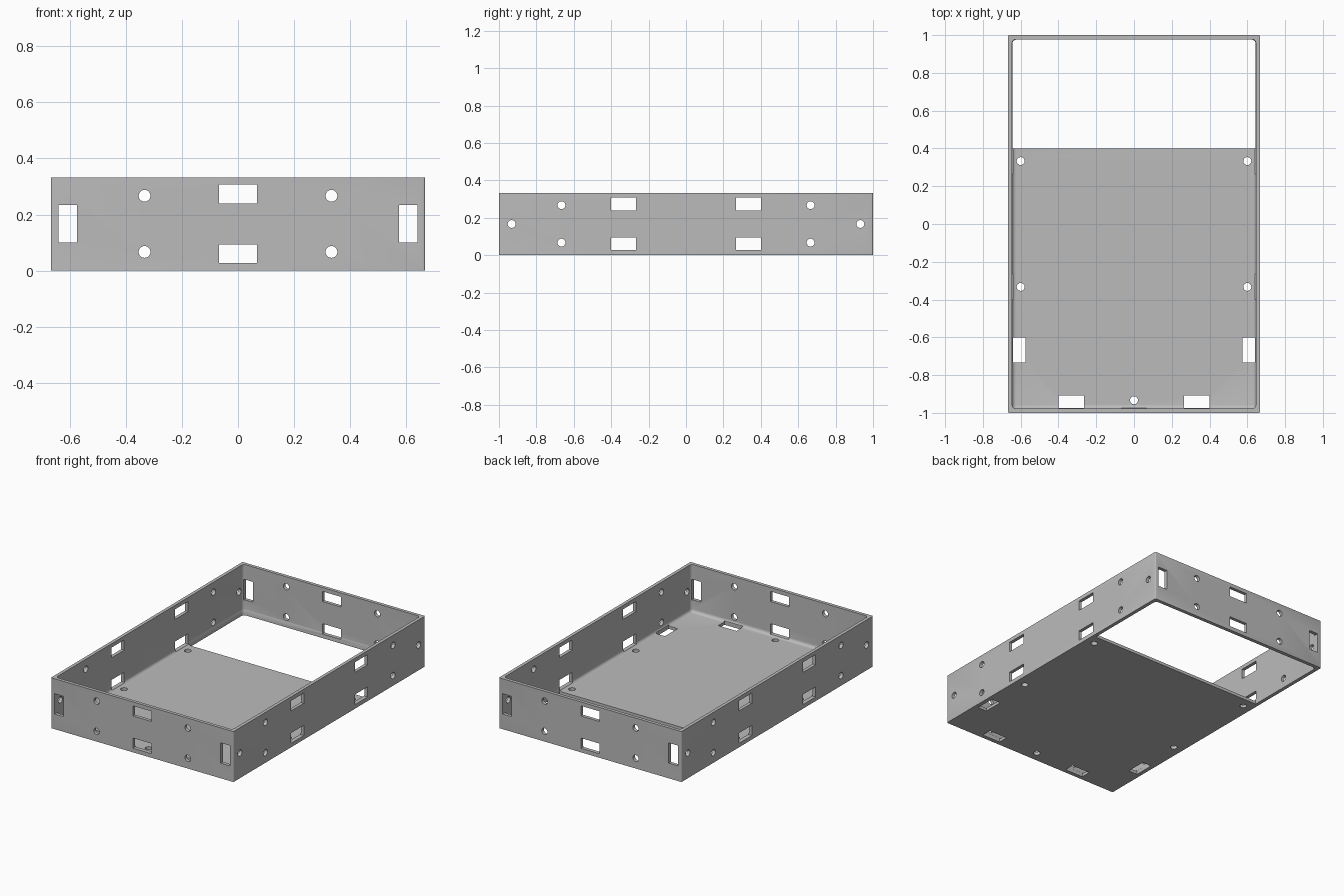
import bpy, bmesh, math
from mathutils import Matrix, Vector

if "Cube" in bpy.data.objects:
    bpy.data.objects.remove(bpy.data.objects["Cube"], do_unlink=True)

W, D, H = 0.667, 1.0, 0.333      # half width, half depth, full height
WALL, FLOOR = 0.022, 0.02
HOLE = 0.021
CUT = 0.045                      # reach of each cutter to either side of a face

grey = bpy.data.materials.new("plain grey")
grey.use_nodes = True
colour = (0.5, 0.5, 0.5, 1)
grey.diffuse_color = colour
grey.node_tree.nodes["Principled BSDF"].inputs["Base Color"].default_value = colour


def add_box(bm, low, high):
    low, high = Vector(low), Vector(high)
    place = Matrix.Translation((low + high) / 2) @ Matrix.Diagonal((high - low).to_4d())
    place[3][3] = 1
    bmesh.ops.create_cube(bm, size=1, matrix=place)


def add_hole(bm, centre, axis):
    turn = Vector((0, 0, 1)).rotation_difference(axis).to_matrix().to_4x4()
    bmesh.ops.create_cone(bm, cap_ends=True, segments=32, radius1=HOLE, radius2=HOLE,
                          depth=2 * CUT, matrix=Matrix.Translation(centre) @ turn)


def round_edges(bm, radius, segments, bottom=False):
    """Round the upright edges, and the bottom ones if asked."""
    base = min(v.co.z for v in bm.verts)
    edges = []
    for e in bm.edges:
        a, b = (v.co.z for v in e.verts)
        if abs(a - b) > 0.01 or (bottom and max(a, b) < base + 0.001):
            edges.append(e)
    bmesh.ops.bevel(bm, geom=edges, offset=radius, segments=segments,
                    profile=0.5, affect='EDGES')


def finish(bm, name):
    bmesh.ops.recalc_face_normals(bm, faces=bm.faces)
    mesh = bpy.data.meshes.new(name)
    bm.to_mesh(mesh)
    bm.free()
    mesh.materials.append(grey)
    obj = bpy.data.objects.new(name, mesh)
    bpy.context.collection.objects.link(obj)
    return obj


def subtract(body, cutter):
    bpy.ops.object.select_all(action='DESELECT')
    body.select_set(True)
    bpy.context.view_layer.objects.active = body
    cutter.hide_render = True
    mod = body.modifiers.new("cut", 'BOOLEAN')
    mod.operation, mod.solver, mod.object = 'DIFFERENCE', 'EXACT', cutter
    bpy.ops.object.modifier_apply(modifier=mod.name)
    bpy.data.objects.remove(cutter, do_unlink=True)


# Outer block with slightly softened upright corners
bm = bmesh.new()
add_box(bm, (-W, -D, 0), (W, D, H))
round_edges(bm, 0.007, 3)
tray = finish(bm, "open_tray")

# Inner cavity with rounded corners and a fillet around the floor
bm = bmesh.new()
add_box(bm, (WALL - W, WALL - D, FLOOR), (W - WALL, D - WALL, H + 0.2))
round_edges(bm, 0.02, 5, bottom=True)
subtract(tray, finish(bm, "cavity_cutter"))

# Large opening at the back of the floor
bm = bmesh.new()
inset = WALL + 0.002
add_box(bm, (inset - W, 0.4, -0.1), (W - inset, D - inset, 0.15))
for_back = [e for e in bm.edges if all(v.co.y > 0.5 for v in e.verts)
            and abs(e.verts[0].co.z - e.verts[1].co.z) > 0.01]
bmesh.ops.bevel(bm, geom=for_back, offset=0.02, segments=5, profile=0.5, affect='EDGES')
subtract(tray, finish(bm, "floor_opening_cutter"))

# Slots and bolt holes
bm = bmesh.new()
slot_heights = ((0.027, 0.094), (0.24, 0.307))
hole_heights = (0.067, 0.267)
for side in (-1, 1):
    # front and back walls
    y0, y1 = side * D - CUT, side * D + CUT
    for low, high in slot_heights:
        add_box(bm, (-0.067, y0, low), (0.067, y1, high))
    for x in (-0.333, 0.333):
        for z in hole_heights:
            add_hole(bm, (x, side * D, z), Vector((0, 1, 0)))
    for x in (-0.607, 0.607):
        add_box(bm, (x - 0.033, y0, 0.1), (x + 0.033, y1, 0.234))
    # long side walls
    x0, x1 = side * W - CUT, side * W + CUT
    for y in (-0.333, 0.333):
        for low, high in slot_heights:
            add_box(bm, (x0, y - 0.067, low), (x1, y + 0.067, high))
        for z in hole_heights:
            add_hole(bm, (side * W, 2 * y, z), Vector((1, 0, 0)))
        add_hole(bm, (side * W, 2.8 * y, H / 2), Vector((1, 0, 0)))
        # floor holes
        add_hole(bm, (side * 0.6, y, 0), Vector((0, 0, 1)))
    # floor slots
    x = side * 0.607
    add_box(bm, (x - 0.033, -0.733, -CUT), (x + 0.033, -0.6, CUT))
    x = side * 0.333
    add_box(bm, (x - 0.067, -0.973, -CUT), (x + 0.067, -0.907, CUT))
add_hole(bm, (0, -0.933, 0), Vector((0, 0, 1)))
subtract(tray, finish(bm, "slot_cutter"))

# Smooth the rounded corners while keeping the crisp edges
bpy.ops.object.shade_smooth_by_angle(angle=math.radians(35))
